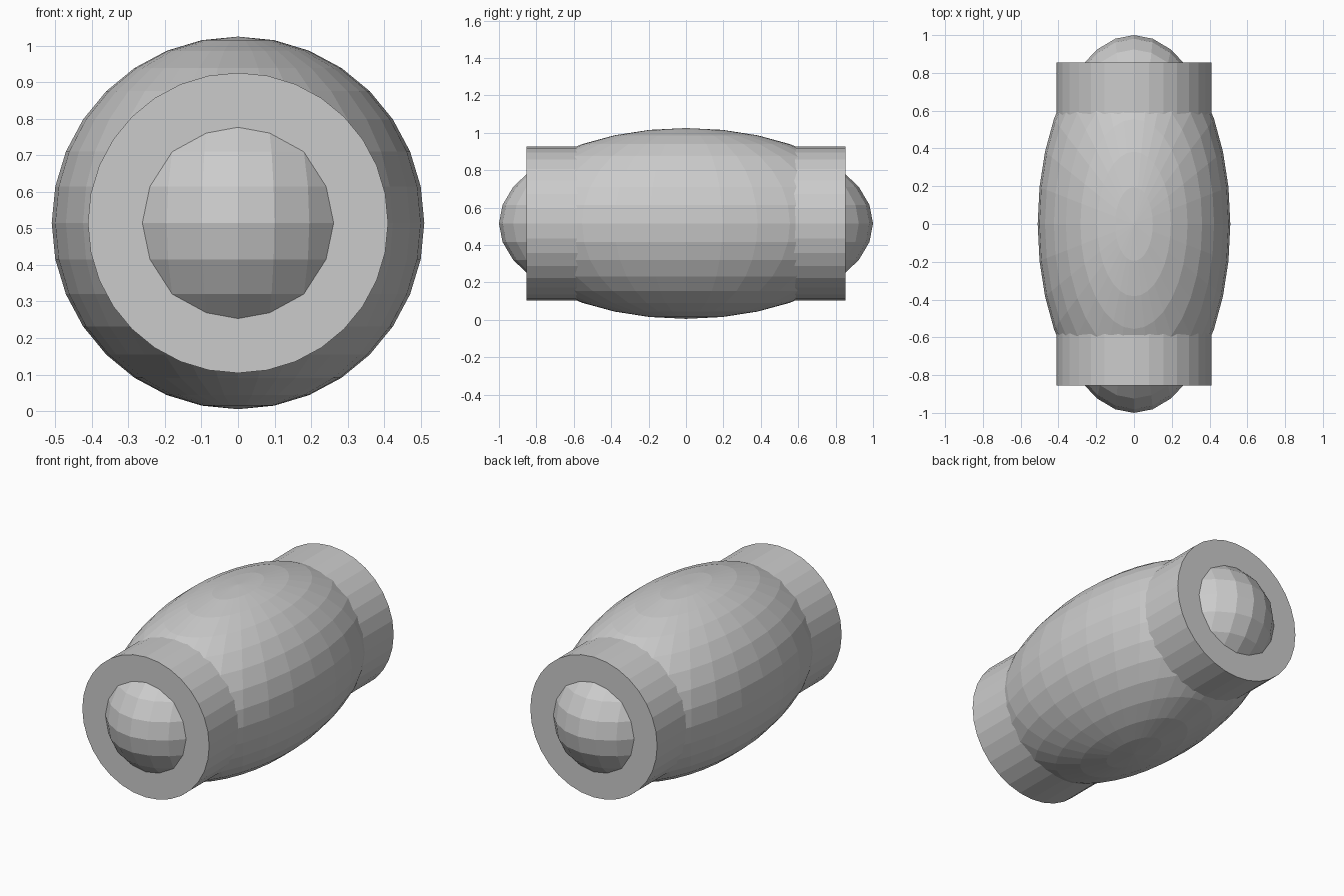
import bpy
import math

if "Cube" in bpy.data.objects:
    bpy.data.objects.remove(bpy.data.objects["Cube"])

CENTRE_Z = 0.515

grey = bpy.data.materials.new("light grey")
grey.diffuse_color = (0.6, 0.6, 0.6, 1)
grey.use_nodes = True
grey.node_tree.nodes["Principled BSDF"].inputs["Base Color"].default_value = grey.diffuse_color


def finish(name):
    obj = bpy.context.object
    obj.name = name
    obj.data.materials.append(grey)
    return obj


# Barrel-shaped body: a faceted ellipsoid whose tips form the end domes
bpy.ops.mesh.primitive_uv_sphere_add(segments=32, ring_count=16, radius=1,
                                     location=(0, 0, CENTRE_Z))
body = finish("ellipsoid_body")
body.scale = (0.51, 1.0, 0.51)

# Straight sleeve running through the body, showing as a collar at each end
bpy.ops.mesh.primitive_cylinder_add(vertices=32, radius=0.411, depth=1.708,
                                    location=(0, 0, CENTRE_Z),
                                    rotation=(math.pi / 2, 0, 0))
finish("end_collar_sleeve")
